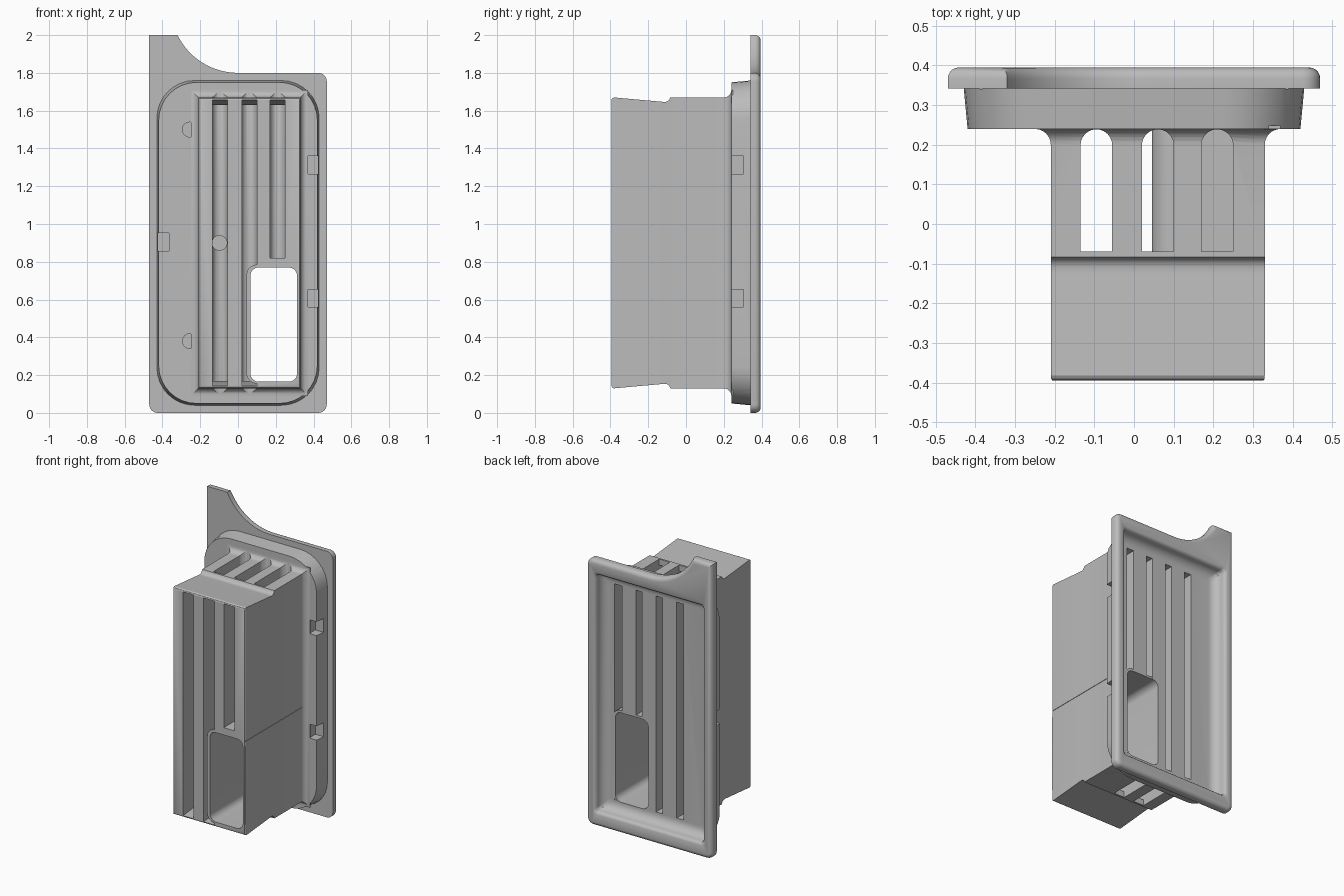
import bpy, bmesh, math

if "Cube" in bpy.data.objects:
    bpy.data.objects.remove(bpy.data.objects["Cube"])

grey = bpy.data.materials.new("matte_grey")
grey.use_nodes = True
grey.diffuse_color = (0.5, 0.5, 0.5, 1)
grey.node_tree.nodes["Principled BSDF"].inputs["Base Color"].default_value = (0.5, 0.5, 0.5, 1)


def finish(name, bm):
    bmesh.ops.recalc_face_normals(bm, faces=bm.faces)
    mesh = bpy.data.meshes.new(name)
    bm.to_mesh(mesh)
    bm.free()
    mesh.materials.append(grey)
    obj = bpy.data.objects.new(name, mesh)
    bpy.context.collection.objects.link(obj)
    return obj


def rounded_rect(x0, x1, z0, z1, r, seg=8):
    if r == 0:
        return [(x0, z0), (x1, z0), (x1, z1), (x0, z1)]
    pts = []
    corners = [(x0 + r, z0 + r), (x1 - r, z0 + r), (x1 - r, z1 - r), (x0 + r, z1 - r)]
    for k, (cx, cz) in enumerate(corners):
        for i in range(seg + 1):
            a = math.pi * (1 + k / 2 + i / seg / 2)
            pts.append((cx + r * math.cos(a), cz + r * math.sin(a)))
    return pts


def loft(name, sections):
    """Skin rounded rectangles (y, x0, x1, z0, z1, radius) along y."""
    bm = bmesh.new()
    rings = [[bm.verts.new((x, s[0], z)) for x, z in rounded_rect(*s[1:])] for s in sections]
    n = len(rings[0])
    for a, b in zip(rings, rings[1:]):
        for i in range(n):
            bm.faces.new((a[i], a[(i + 1) % n], b[(i + 1) % n], b[i]))
    bm.faces.new(rings[0])
    bm.faces.new(rings[-1])
    return finish(name, bm)


def block(name, x0, x1, y0, y1, z0, z1, r=0):
    return loft(name, [(y, x0, x1, z0, z1, r) for y in (y0, y1)])


def prism(name, pts, z0, z1):
    """Extrude an xy outline upward."""
    bm = bmesh.new()
    face = bm.faces.new([bm.verts.new((x, y, z0)) for x, y in pts])
    new = bmesh.ops.extrude_face_region(bm, geom=[face])["geom"]
    bmesh.ops.translate(bm, verts=[v for v in new if isinstance(v, bmesh.types.BMVert)],
                        vec=(0, 0, z1 - z0))
    return finish(name, bm)


def combine(target, cutters, op="DIFFERENCE"):
    for c in cutters:
        mod = target.modifiers.new("cut", "BOOLEAN")
        mod.operation, mod.solver, mod.object = op, "EXACT", c
        bpy.context.view_layer.objects.active = target
        bpy.ops.object.modifier_apply(modifier=mod.name)


X0, X1, Z0, Z1 = -0.21, 0.33, 0.13, 1.67
MID = 0.9
FLOOR = 0.31

# Bezel with a concave fin rising on one side
outline = rounded_rect(-0.47, 0.47, 0, 1.8, 0.045, 6)[:21]
R = 0.356
sweep = math.asin(0.32 / R)
arc = [(-R * math.sin(sweep * i / 14), 1.8 + R - R * math.cos(sweep * i / 14)) for i in range(15)]
bm = bmesh.new()
face = bm.faces.new([bm.verts.new((x, 0.342, z)) for x, z in outline + arc + [(-0.47, 2)]])
new = bmesh.ops.extrude_face_region(bm, geom=[face])["geom"]
back = [v for v in new if isinstance(v, bmesh.types.BMVert)]
bmesh.ops.translate(bm, verts=back, vec=(0, 0.053, 0))
rim = [e for e in bm.edges if all(v.co.y > 0.39 for v in e.verts)]
bmesh.ops.bevel(bm, geom=rim, offset=0.028, segments=5, profile=0.5, affect="EDGES")
bezel = finish("bezel", bm)

# Tapered collar behind the bezel
collar = loft("collar", [
    (0.24, -0.42, 0.42, 0.05, 1.75, 0.2),
    (0.346, -0.43, 0.43, 0.04, 1.76, 0.2)])

# Main body: front cap with a dip behind it, and a flared root
sections = [(-0.395, X0 + 0.004, X1 - 0.004, Z0 + 0.013, Z1 - 0.013, 0),
            (-0.391, X0 + 0.001, X1 - 0.001, Z0 + 0.005, Z1 - 0.005, 0)]
for y, inset in ((-0.382, 0), (-0.125, 0.023), (-0.11, 0.024), (-0.098, 0.021),
                 (-0.089, 0.013), (-0.083, 0)):
    sections.append((y, X0, X1, Z0 + inset, Z1 - inset, 0))
for i in range(7):
    a = math.pi / 2 * i / 6
    f = 0.04 * (1 - math.cos(a))
    sections.append((0.2 + 0.04 * math.sin(a), X0 - f, X1 + f, Z0 - f, Z1 + f, 0))
sections.append((0.248, X0 - 0.04, X1 + 0.04, Z0 - 0.04, Z1 + 0.04, 0))
body = loft("slotted_body", sections)

# Cutters: front channels, round at the root and open at both ends behind the cap
channels = []
for i, c in enumerate((-0.095, 0.06, 0.21)):
    low = 0.82 if i == 2 else 0
    pts = [(c - 0.04, -0.07), (c + 0.04, -0.07)]
    pts += [(c + 0.04 * math.cos(math.pi * k / 12), 0.199 + 0.04 * math.sin(math.pi * k / 12))
            for k in range(13)]
    channels.append(prism("channel_cutter", pts, low, 1.9))
    channels.append(loft("front_channel_cutter", [
        (-0.5, c - 0.04, c + 0.04, low or 0.133, 1.667, 0),
        (-0.12, c - 0.04, c + 0.04, low or 0.17, 1.63, 0),
        (-0.05, c - 0.04, c + 0.04, low or 0.17, 1.63, 0)]))

# Cutters: hollow fins open to the back
cavities = [block("fin_cavity_cutter", a + 0.0125, b - 0.0125, -0.38, 0.36, 0.17, 1.63)
            for a, b in ((X0, -0.135), (-0.055, 0.02), (0.1, 0.17), (0.25, X1))]

# Rectangular through-port and its sleeve
sleeve = block("port_sleeve", 0.045, 0.329, -0.393, FLOOR - 0.001, 0.155, 0.785, 0.055)
port = block("port_cutter", 0.065, 0.313, -0.6, 0.6, 0.165, 0.77, 0.045)
seam = block("seam_cutter", 0.327, 0.4, -0.6, 0.21, 0.767, 0.773)

# Shallow recess in the back: coved walls and a rounded lip
profile = [(FLOOR + 0.06 * (1 - math.cos(math.pi / 2 * i / 7)),
            0.34 + 0.06 * math.sin(math.pi / 2 * i / 7)) for i in range(8)]
profile += [(0.383, 0.403), (0.391, 0.41), (0.396, 0.42), (0.42, 0.425)]
recess = loft("recess_cutter", [(y, -h, h, MID - h - 0.4, MID + h + 0.4, 0.025)
                                for y, h in profile])

# Clip notches in the collar sides
notches = [block("notch_cutter", min(s * 0.365, s * 0.5), max(s * 0.365, s * 0.5),
                 0.2, 0.305, z - 0.047, z + 0.047)
           for s, z in ((1, 1.313), (1, 0.607), (-1, 0.905))]

# Blind round holes in the front of the collar and at the root of the first channel
holes = [block("hole_cutter", x - 0.039, x + 0.039, 0.195, 0.285, z - 0.039, z + 0.039, 0.0385)
         for x, z in ((-0.255, 1.5), (-0.255, 0.38), (-0.098, 0.9))]

combine(body, channels + cavities)
combine(body, [sleeve], "UNION")
combine(body, [port, seam, holes[2]])
combine(collar, [recess] + cavities + [port] + notches + holes)
combine(bezel, [recess])
for c in channels + cavities + notches + holes + [sleeve, port, seam, recess]:
    bpy.data.objects.remove(c)

# Smooth curved areas, keep hard edges
for obj in (bezel, collar, body):
    bpy.ops.object.select_all(action="DESELECT")
    obj.select_set(True)
    bpy.context.view_layer.objects.active = obj
    bpy.ops.object.shade_smooth_by_angle(angle=math.radians(30))
